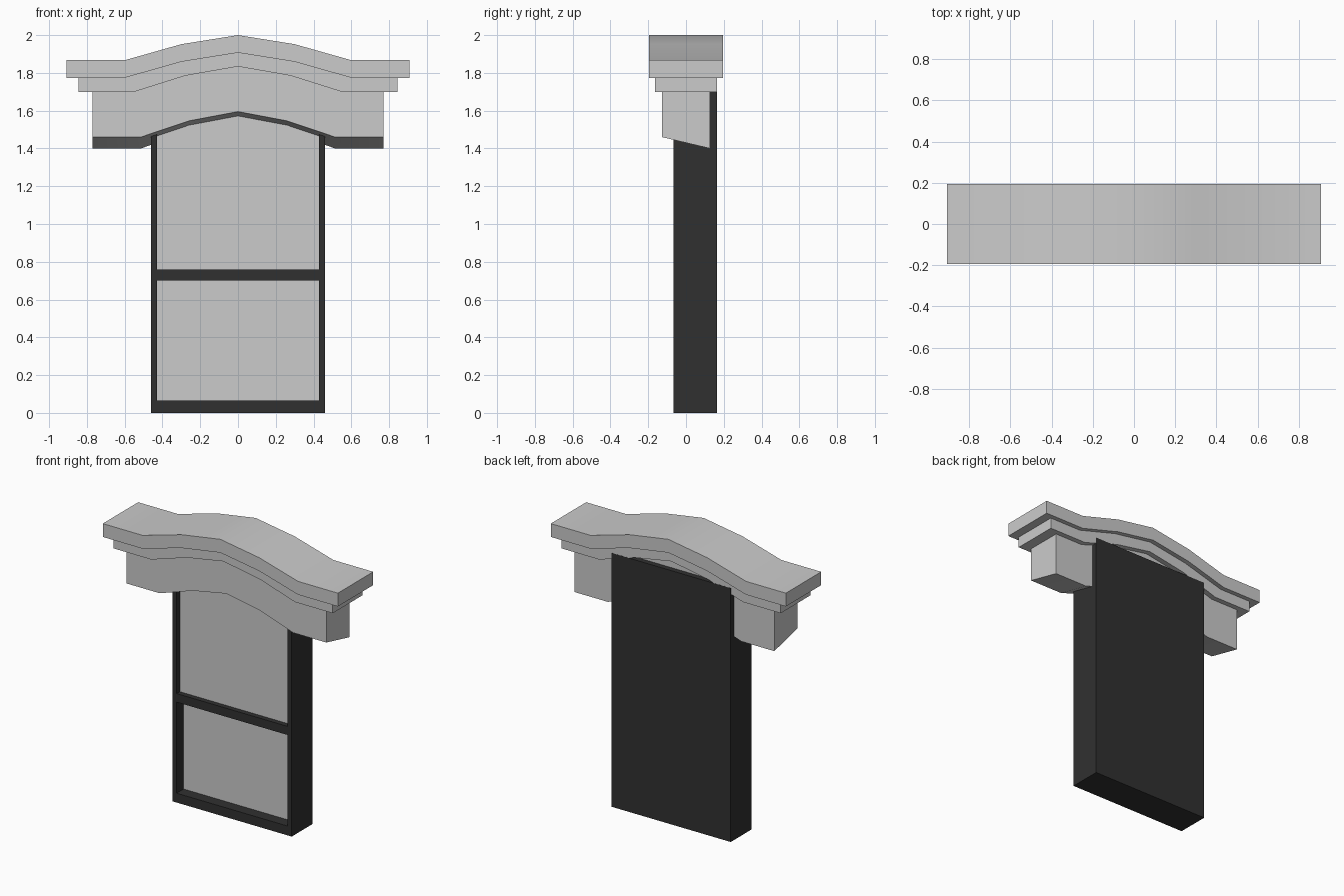
import bpy, bmesh, math

if "Cube" in bpy.data.objects:
    bpy.data.objects.remove(bpy.data.objects["Cube"])


def material(name, value):
    m = bpy.data.materials.new(name)
    m.diffuse_color = (value, value, value, 1)
    m.use_nodes = True
    m.node_tree.nodes["Principled BSDF"].inputs["Base Color"].default_value = m.diffuse_color
    return m


dark = material("dark_frame", 0.03)
pane = material("pane_grey", 0.56)


def box(name, x0, x1, y0, y1, z0, z1, mat):
    bpy.ops.mesh.primitive_cube_add(size=1)
    ob = bpy.context.object
    ob.name = name
    for v in ob.data.vertices:
        v.co = ((x0, x1)[v.co.x > 0], (y0, y1)[v.co.y > 0], (z0, z1)[v.co.z > 0])
    ob.data.materials.append(mat)
    return ob


def arched_band(name, top, bottom, depth, drop=0.0):
    """Right-half outlines (centre to end), mirrored and given depth.
    drop lowers the rear of the underside."""
    def full(half):
        return [(-x, z) for x, z in reversed(half[1:])] + half
    bm = bmesh.new()
    rings = []
    for (xt, zt), (xb, zb) in zip(full(top), full(bottom)):
        pts = [(xt, -depth, zt), (xt, depth, zt),
               (xb, depth, zb - drop), (xb, -depth, zb)]
        rings.append([bm.verts.new(p) for p in pts])
    for a, b in zip(rings, rings[1:]):
        for i in range(4):
            j = (i + 1) % 4
            bm.faces.new((a[i], a[j], b[j], b[i]))
    bm.faces.new(rings[0])
    bm.faces.new(rings[-1])
    bmesh.ops.recalc_face_normals(bm, faces=bm.faces)
    me = bpy.data.meshes.new(name)
    bm.to_mesh(me)
    bm.free()
    ob = bpy.data.objects.new(name, me)
    bpy.context.collection.objects.link(ob)
    bpy.ops.object.select_all(action='DESELECT')
    bpy.context.view_layer.objects.active = ob
    ob.select_set(True)
    bpy.ops.object.shade_smooth_by_angle(angle=math.radians(30))


# Stepped hood: each band sits on the outline of the one below
crown = [(0, 2.0), (0.30, 1.952), (0.60, 1.867), (0.907, 1.867)]
crown_low = [(0, 1.907), (0.30, 1.859), (0.60, 1.774), (0.907, 1.774)]
mid_top = crown_low[:3] + [(0.845, 1.774)]
mid_low = [(0, 1.834), (0.28, 1.785), (0.555, 1.698), (0.845, 1.698)]
base_top = mid_low[:3] + [(0.77, 1.698)]
base_low = [(0, 1.595), (0.26, 1.546), (0.515, 1.46), (0.77, 1.46)]
arched_band("hood_crown", crown, crown_low, 0.195)
arched_band("hood_moulding", mid_top, mid_low, 0.163)
arched_band("hood_base", base_top, base_low, 0.127, drop=0.06)

# Window frame
W, IN, F, B, TOP = 0.46, 0.428, -0.065, 0.164, 1.77
box("window_backing", -W, W, 0.02, B, 0, TOP, dark)
for side, x0, x1 in (("left", -W, -IN), ("right", IN, W)):
    box("frame_stile_" + side, x0, x1, F, 0.02, 0, TOP, dark)
box("frame_sill", -IN, IN, F, 0.02, 0, 0.065, dark)
box("meeting_rail", -IN, IN, F, 0.02, 0.70, 0.76, dark)
box("frame_head", -IN, IN, F, 0.02, 1.70, TOP, dark)

# Panes, lower one set deeper
box("upper_pane", -IN, IN, -0.03, 0.02, 0.76, 1.70, pane)
box("lower_pane", -IN, IN, 0.012, 0.02, 0.065, 0.70, pane)
